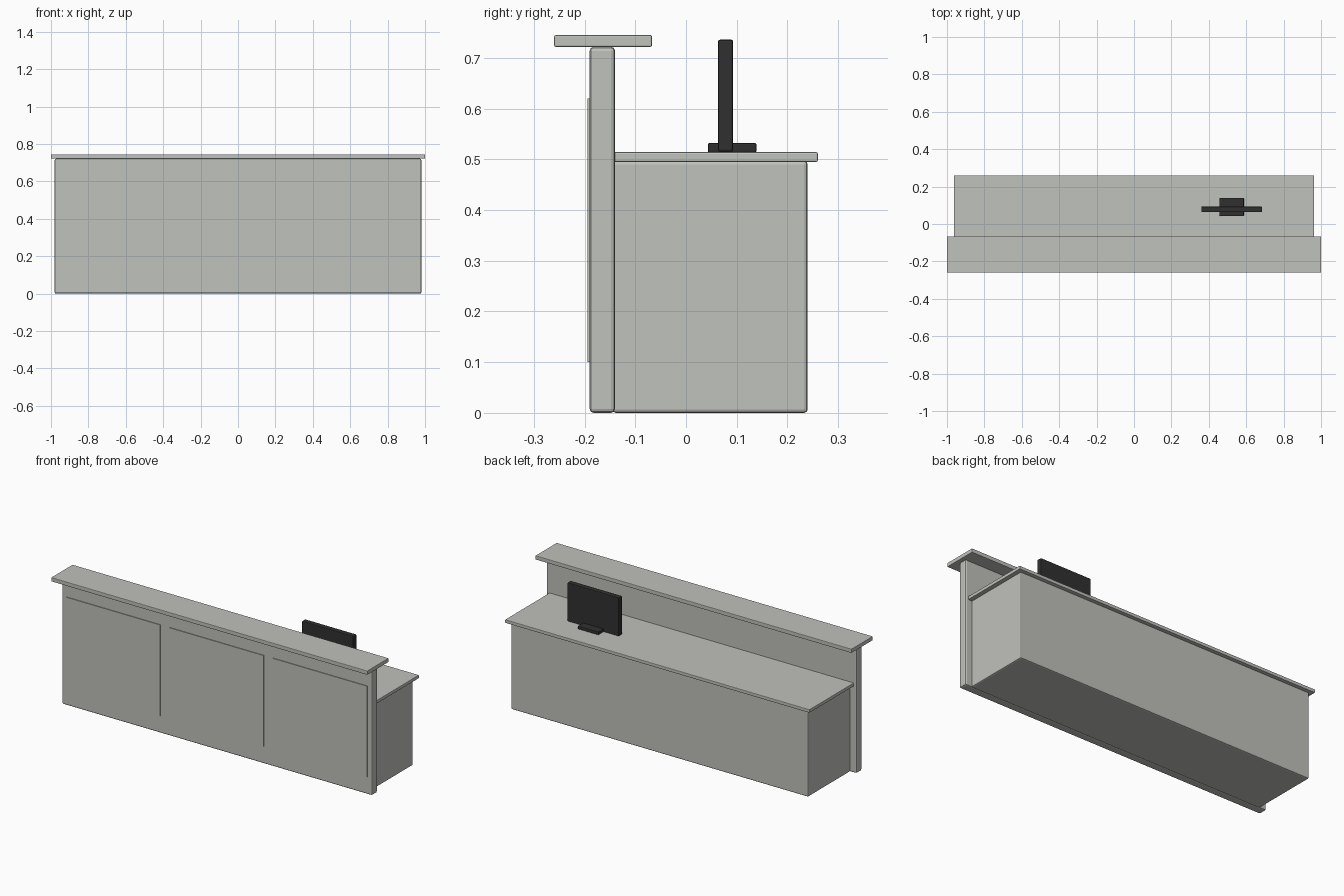
import bpy

cube = bpy.data.objects.get("Cube")
if cube:
    bpy.data.objects.remove(cube, do_unlink=True)


def make_material(name, color):
    mat = bpy.data.materials.new(name)
    mat.use_nodes = True
    mat.diffuse_color = color
    mat.node_tree.nodes["Principled BSDF"].inputs["Base Color"].default_value = color
    return mat


laminate = make_material("pale grey laminate", (0.527, 0.539, 0.503, 1))
black = make_material("black plastic", (0.03, 0.03, 0.03, 1))


def box(name, xs, ys, zs, mat, bevel=0.0):
    """Box between the given limits, with an optional rounded edge."""
    spans = (xs, ys, zs)
    bpy.ops.mesh.primitive_cube_add(size=1, location=[sum(s) / 2 for s in spans])
    obj = bpy.context.object
    obj.name = name
    obj.scale = [s[1] - s[0] for s in spans]
    bpy.ops.object.transform_apply(location=False, rotation=False, scale=True)
    obj.data.materials.append(mat)
    if bevel:
        mod = obj.modifiers.new("edge", "BEVEL")
        mod.width = bevel
        mod.segments = 2
    return obj


# Desk: tall front wall, cabinet behind it, and two tops
box("front_wall", (-0.98, 0.98), (-0.19, -0.14), (0, 0.722), laminate, 0.008)
box("cabinet", (-0.94, 0.94), (-0.145, 0.24), (0, 0.497), laminate, 0.007)
box("work_top", (-0.963, 0.963), (-0.145, 0.26), (0.495, 0.514), laminate, 0.003)
box("transaction_ledge", (-1, 1), (-0.26, -0.067), (0.722, 0.745), laminate, 0.003)

# Three thin panels on the front wall
for i in (-1, 0, 1):
    mid = i * 0.655
    box(f"front_panel_{i + 2}", (mid - 0.298, mid + 0.298),
        (-0.194, -0.188), (0.1, 0.62), laminate)

# Monitor and its foot
box("monitor_screen", (0.36, 0.685), (0.063, 0.093), (0.515, 0.736), black, 0.004)
box("monitor_foot", (0.457, 0.587), (0.043, 0.139), (0.514, 0.532), black, 0.003)
